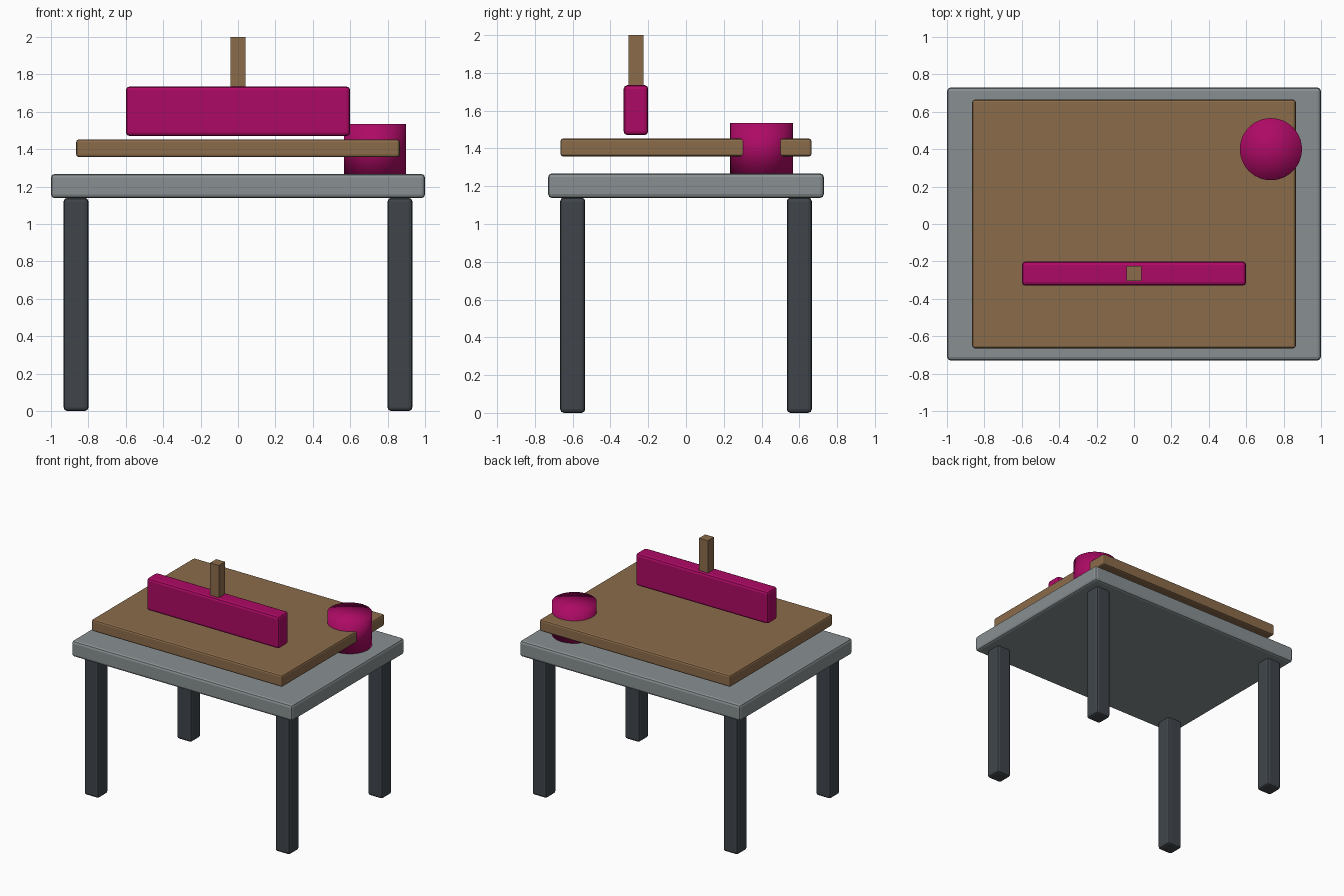
import bpy

if "Cube" in bpy.data.objects:
    bpy.data.objects.remove(bpy.data.objects["Cube"])


def material(name, rgb):
    m = bpy.data.materials.new(name)
    m.diffuse_color = (*rgb, 1)
    m.use_nodes = True
    m.node_tree.nodes["Principled BSDF"].inputs["Base Color"].default_value = m.diffuse_color
    return m


STEEL = material("steel_grey", (0.25, 0.28, 0.29))
DARK = material("dark_grey", (0.05, 0.06, 0.07))
WOOD = material("wood", (0.26, 0.15, 0.07))
MAGENTA = material("magenta", (0.42, 0.003, 0.13))


def box(name, center, size, mat, bevel=0.02):
    """Axis-aligned box with softened edges."""
    bpy.ops.mesh.primitive_cube_add(size=1, location=center)
    ob = bpy.context.object
    ob.name = name
    ob.scale = size
    bpy.ops.object.transform_apply(location=False, rotation=False, scale=True)
    ob.data.materials.append(mat)
    if bevel:
        mod = ob.modifiers.new("soft_edges", 'BEVEL')
        mod.width = bevel
        mod.segments = 2
    return ob


# Table top
box("table_top", (0, 0, 1.203), (2, 1.46, 0.13), STEEL)

# Four legs
for sx, side in ((-1, "left"), (1, "right")):
    for sy, end in ((-1, "front"), (1, "back")):
        box(f"{end}_{side}_leg", (sx * 0.866, sy * 0.6, 0.57),
            (0.133, 0.133, 1.14), DARK)

# Raised board
box("board", (0, 0, 1.405), (1.73, 1.33, 0.095), WOOD, 0.014)

# Upright block with a peg standing on it
box("block", (0, -0.265, 1.603), (1.2, 0.13, 0.265), MAGENTA)
box("peg", (0, -0.265, 1.867), (0.08, 0.08, 0.266), WOOD, 0)

# Round pot, smooth all over
bpy.ops.mesh.primitive_cylinder_add(vertices=48, radius=0.166, depth=0.267,
                                    end_fill_type='TRIFAN',
                                    location=(0.732, 0.4, 1.402))
pot = bpy.context.object
pot.name = "pot"
pot.data.materials.append(MAGENTA)
bpy.ops.object.shade_smooth()
